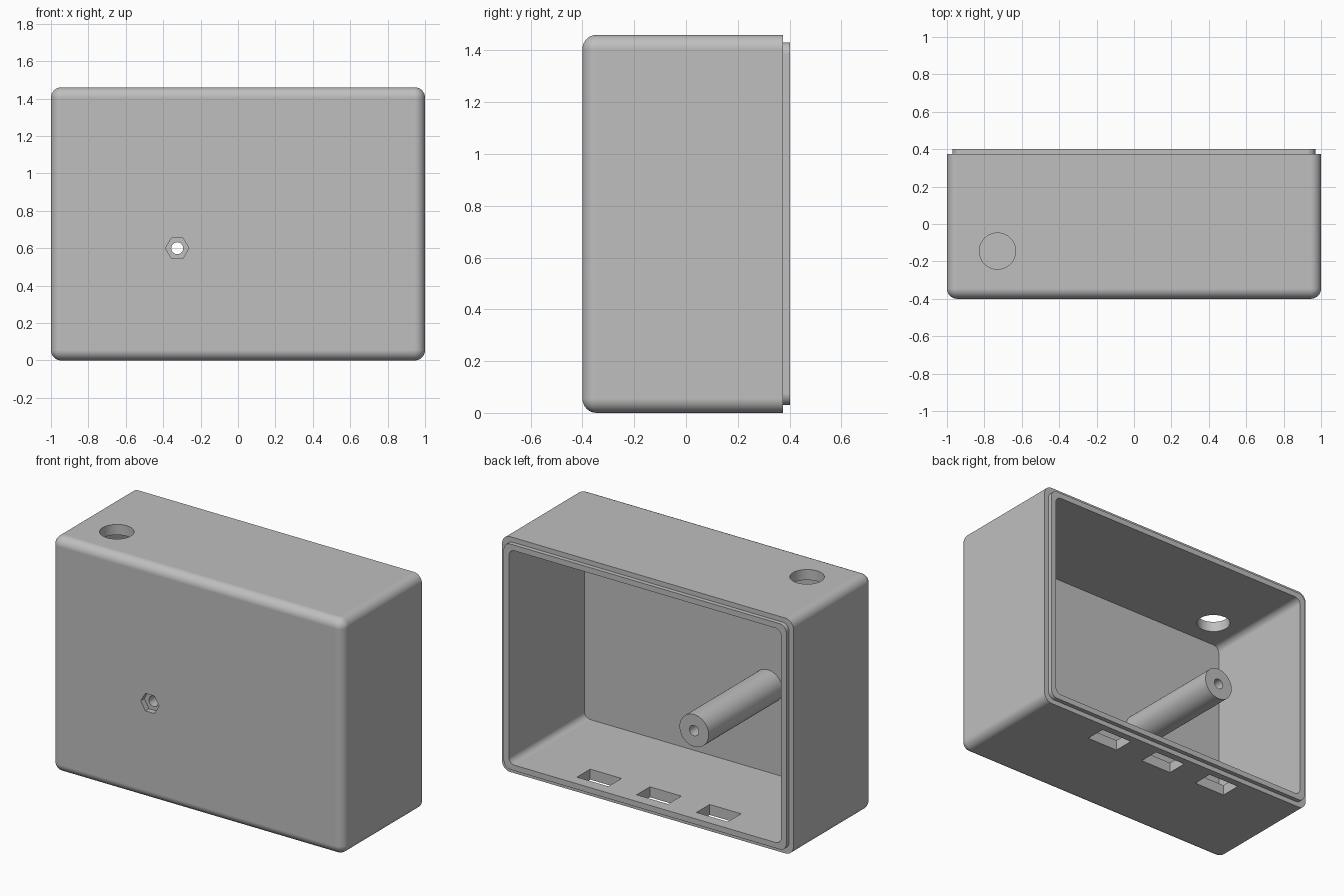
import bpy, bmesh, math
from mathutils import Matrix, Vector

if "Cube" in bpy.data.objects:
    bpy.data.objects.remove(bpy.data.objects["Cube"], do_unlink=True)

HEIGHT = 1.46
ROUND = 0.055
WALL = 0.065
POST_X, POST_Z = -0.325, 0.6

grey = bpy.data.materials.new("light grey plastic")
grey.use_nodes = True
colour = (0.52, 0.52, 0.52, 1)
grey.diffuse_color = colour
grey.node_tree.nodes["Principled BSDF"].inputs["Base Color"].default_value = colour


def make_object(name, bm):
    bmesh.ops.recalc_face_normals(bm, faces=bm.faces)
    mesh = bpy.data.meshes.new(name)
    bm.to_mesh(mesh)
    bm.free()
    mesh.materials.append(grey)
    obj = bpy.data.objects.new(name, mesh)
    bpy.context.collection.objects.link(obj)
    return obj


def ring(bm, y, inset, radius, steps=8):
    """Rounded rectangle in the xz plane, inset from the outer size."""
    verts = []
    cx, cz = 1 - inset - radius, HEIGHT / 2 - inset - radius
    for corner, (sx, sz) in enumerate([(1, 1), (-1, 1), (-1, -1), (1, -1)]):
        for i in range(steps + 1):
            a = (corner + i / steps) * math.pi / 2
            verts.append(bm.verts.new((sx * cx + radius * math.cos(a), y,
                                       HEIGHT / 2 + sz * cz + radius * math.sin(a))))
    return verts


def cylinder(name, radius, depth, centre, axis, sides=48):
    bm = bmesh.new()
    turn = Vector((0, 0, 1)).rotation_difference(Vector(axis)).to_matrix().to_4x4()
    # a corner of the polygon lies on the x axis
    bmesh.ops.create_cone(bm, cap_ends=True, segments=sides, radius1=radius,
                          radius2=radius, depth=depth,
                          matrix=Matrix.Translation(centre) @ turn
                          @ Matrix.Rotation(math.pi / 2, 4, 'Z'))
    return make_object(name, bm)


def block(name, size, centre):
    bm = bmesh.new()
    bmesh.ops.create_cube(bm, size=1, matrix=Matrix.Translation(centre) @ Matrix.Diagonal((*size, 1)))
    return make_object(name, bm)


def select(obj):
    bpy.ops.object.select_all(action='DESELECT')
    obj.select_set(True)
    bpy.context.view_layer.objects.active = obj


def cut(obj, cutters):
    for cutter in cutters:
        cutter.hide_render = True
        mod = obj.modifiers.new("cut", 'BOOLEAN')
        mod.operation = 'DIFFERENCE'
        mod.solver = 'EXACT'
        mod.object = cutter
        select(obj)
        bpy.ops.object.modifier_apply(modifier=mod.name)
        bpy.data.objects.remove(cutter, do_unlink=True)


def finish(obj):
    select(obj)
    bpy.ops.object.shade_smooth_by_angle(angle=math.radians(30))
    mod = obj.modifiers.new("even shading", 'WEIGHTED_NORMAL')
    mod.keep_sharp = True


# case shell: rounded front, stepped rim at the back, then the cavity
bm = bmesh.new()
rings = []
for i in range(9):
    a = i / 8 * math.pi / 2
    inset = ROUND * (1 - math.sin(a))
    rings.append(ring(bm, -0.4 + ROUND * (1 - math.cos(a)), inset, max(ROUND - inset, 0.001)))
rings.append(ring(bm, 0.375, 0, ROUND))
rings.append(ring(bm, 0.375, 0.03, 0.045))
rings.append(ring(bm, 0.402, 0.03, 0.045))
rings.append(ring(bm, 0.402, WALL, 0.04))
rings.append(ring(bm, -0.34, WALL, 0.04))
for r0, r1 in zip(rings, rings[1:]):
    for i in range(len(r0)):
        j = (i + 1) % len(r0)
        bm.faces.new((r0[i], r0[j], r1[j], r1[i]))
bm.faces.new(rings[0])
bm.faces.new(rings[-1])
case = make_object("case_shell", bm)

# openings: nut recess, screw hole, cable hole in the top, slots in the floor
cutters = [
    cylinder("nut_cutter", 0.0625, 0.1, (POST_X, -0.415, POST_Z), (0, 1, 0), 6),
    cylinder("screw_cutter", 0.032, 0.3, (POST_X, -0.36, POST_Z), (0, 1, 0), 32),
    cylinder("cable_cutter", 0.097, 0.3, (-0.73, -0.145, HEIGHT), (0, 0, 1)),
]
for x in (-0.41, 0, 0.41):
    cutters.append(block("slot_cutter", (0.215, 0.13, 0.3), (x, 0.265, 0)))
cut(case, cutters)
finish(case)

# hollow screw post standing on the inside of the front wall
post = cylinder("screw_post", 0.1, 0.73, (POST_X, 0.02, POST_Z), (0, 1, 0))
cut(post, [cylinder("post_cutter", 0.032, 1, (POST_X, 0.02, POST_Z), (0, 1, 0), 32)])
finish(post)
